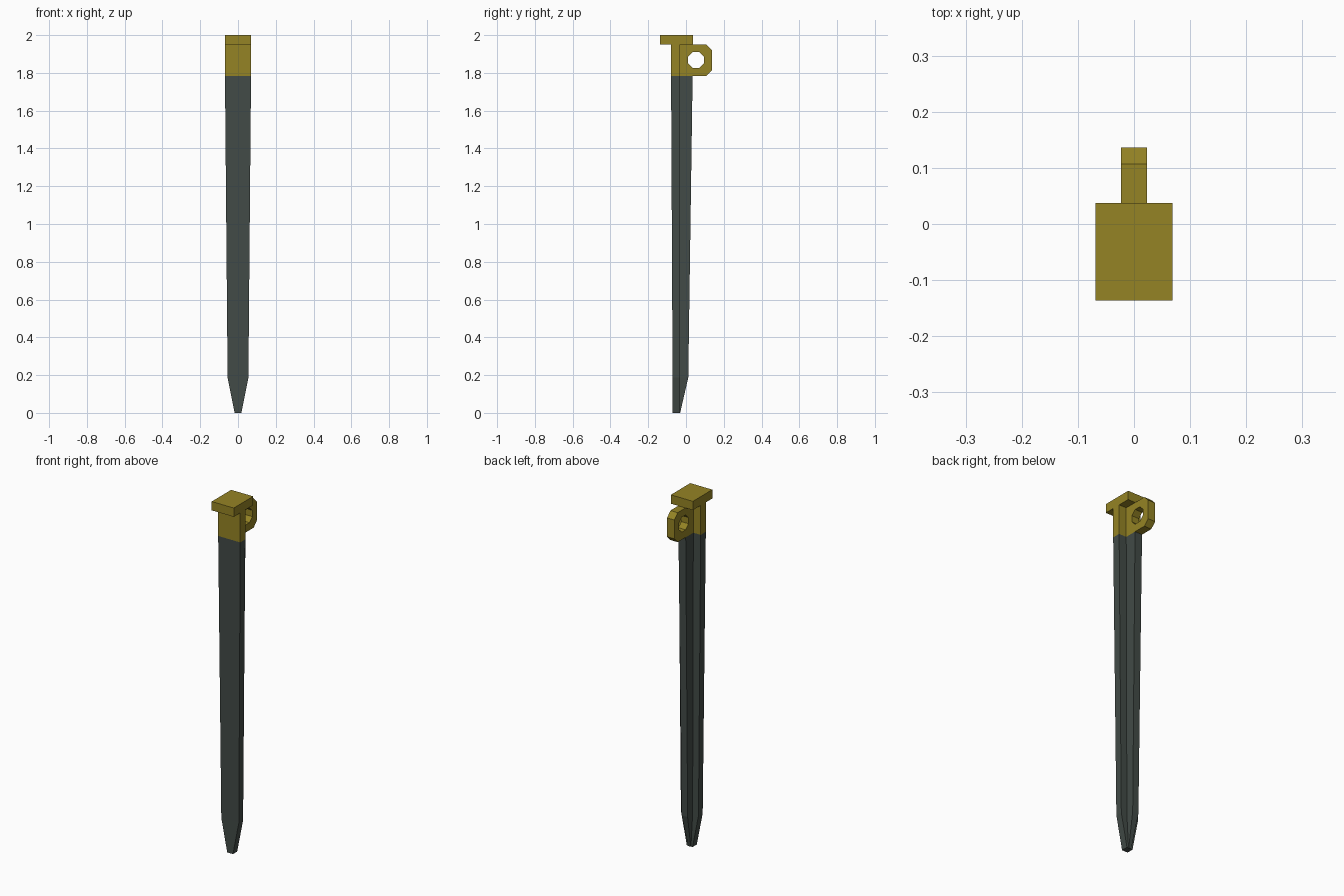
import bpy, bmesh, math

if "Cube" in bpy.data.objects:
    bpy.data.objects.remove(bpy.data.objects["Cube"])


def material(name, rgb):
    m = bpy.data.materials.new(name)
    m.diffuse_color = (*rgb, 1)
    m.use_nodes = True
    m.node_tree.nodes["Principled BSDF"].inputs["Base Color"].default_value = m.diffuse_color
    return m


steel = material("dark_steel", (0.055, 0.07, 0.063))
brass = material("brass", (0.30, 0.23, 0.018))


def finish(bm, name, mat):
    bmesh.ops.recalc_face_normals(bm, faces=bm.faces)
    me = bpy.data.meshes.new(name)
    bm.to_mesh(me)
    bm.free()
    me.materials.append(mat)
    ob = bpy.data.objects.new(name, me)
    bpy.context.collection.objects.link(ob)
    return ob


def bridge(bm, a, b):
    n = len(a)
    for i in range(n):
        j = (i + 1) % n
        bm.faces.new((a[i], a[j], b[j], b[i]))


def box(name, x, y0, y1, z0, z1, mat):
    bm = bmesh.new()
    rings = [[bm.verts.new((sx * x, y, z)) for sx, y in
              ((-1, y0), (1, y0), (1, y1), (-1, y1))] for z in (z0, z1)]
    bridge(bm, *rings)
    for r in rings:
        bm.faces.new(r)
    return finish(bm, name, mat)


STEP = -0.033  # back of the front plate, where the rib begins

# Shaft: T-section lofted through tip, shoulder and top
# (z, plate half width, plate front y, rib half width, rib back y)
levels = [(0.0, 0.018, -0.071, 0.008, -0.031),
          (0.187, 0.055, -0.071, 0.0185, 0.012),
          (1.783, 0.069, -0.079, 0.0228, 0.035)]
bm = bmesh.new()
rings = []
for z, w, front, r, back in levels:
    half = [(w, front), (w, STEP), (r, STEP), (r, back)]
    section = half + [(-x, y) for x, y in reversed(half)]
    rings.append([bm.verts.new((x, y, z)) for x, y in section])
for a, b in zip(rings, rings[1:]):
    bridge(bm, a, b)
bm.faces.new(rings[0])
bm.faces.new(rings[-1])
finish(bm, "stake_shaft", steel)

# Head: front collar plate and striking cap
box("head_plate", 0.069, -0.079, STEP, 1.783, 1.95, brass)
box("striking_cap", 0.069, -0.1366, 0.037, 1.95, 2.0, brass)

# Rope lug with an octagonal hole; outer points pair with hole points
outer = [(STEP, 1.783), (0.107, 1.783), (0.1366, 1.813), (0.1366, 1.92),
         (0.107, 1.95), (STEP, 1.95), (STEP, 1.887), (STEP, 1.85)]
bm = bmesh.new()
sides = []
for x in (-0.0228, 0.0228):
    o = [bm.verts.new((x, y, z)) for y, z in outer]
    h = []
    for i in range(8):
        a = math.radians(-112.5 + 45 * i)
        h.append(bm.verts.new((x, 0.053 + 0.046 * math.cos(a),
                               1.868 + 0.046 * math.sin(a))))
    bridge(bm, o, h)
    sides.append((o, h))
bridge(bm, sides[0][0], sides[1][0])
bridge(bm, sides[0][1], sides[1][1])
finish(bm, "rope_lug", brass)
